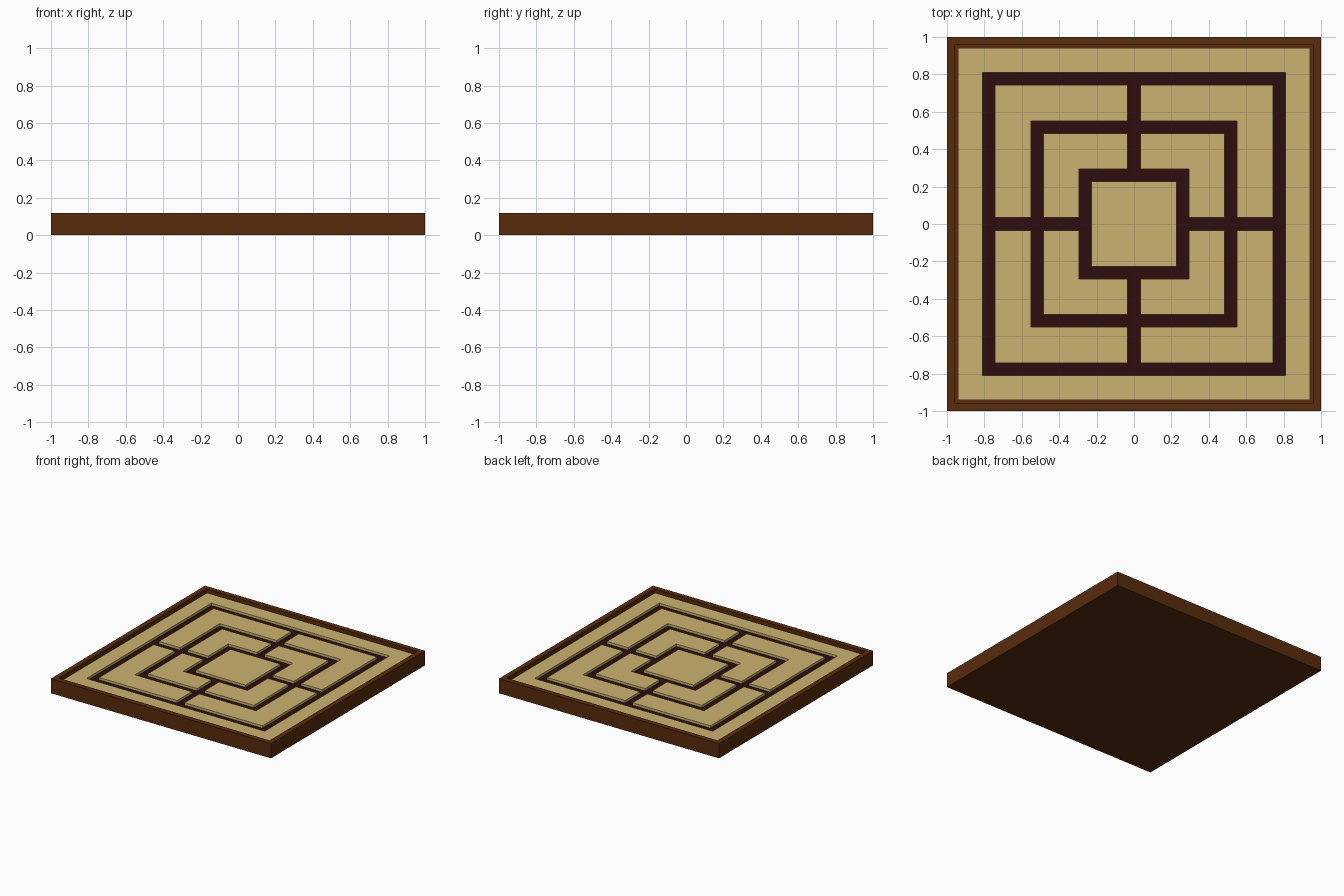
import bpy, bmesh
from mathutils import Vector

if "Cube" in bpy.data.objects:
    bpy.data.objects.remove(bpy.data.objects["Cube"])

INNER = 0.94                    # inside edge of the rim
TOP, PANEL, FLOOR = 0.12, 0.10, 0.08
RINGS = (0.776, 0.517, 0.26)    # centre lines of the three squares
HALF = 0.034                    # half width of a groove


def material(name, rgb):
    m = bpy.data.materials.new(name)
    m.diffuse_color = (*rgb, 1)
    m.use_nodes = True
    m.node_tree.nodes["Principled BSDF"].inputs["Base Color"].default_value = m.diffuse_color
    return m


def finish(bm, name, mat):
    bmesh.ops.recalc_face_normals(bm, faces=bm.faces)
    mesh = bpy.data.meshes.new(name)
    bm.to_mesh(mesh)
    bm.free()
    mesh.materials.append(mat)
    ob = bpy.data.objects.new(name, mesh)
    bpy.context.collection.objects.link(ob)
    return ob


def is_groove(x, y):
    r, s = max(abs(x), abs(y)), min(abs(x), abs(y))
    on_ring = any(abs(r - c) < HALF for c in RINGS)
    on_spoke = s < HALF and RINGS[2] < r < RINGS[0]
    return on_ring or on_spoke


rim_wood = material("rim_wood", (0.1, 0.025, 0.004))
light_wood = material("light_wood", (0.6, 0.45, 0.165))
dark_inlay = material("dark_inlay", (0.027, 0.004, 0.004))

# Tray: solid base with raised rim, top face inset and sunk
bm = bmesh.new()
bmesh.ops.create_cube(bm, size=1)
for v in bm.verts:
    v.co = Vector((v.co.x * 2, v.co.y * 2, (v.co.z + 0.5) * TOP))
bm.normal_update()
top = max(bm.faces, key=lambda f: f.calc_center_median().z)
bmesh.ops.inset_individual(bm, faces=[top], thickness=1 - INNER)
well = bmesh.ops.extrude_discrete_faces(bm, faces=[top])["faces"][0]
for v in well.verts:
    v.co.z = FLOOR - 0.02
finish(bm, "tray_with_rim", rim_wood)

# Dark layer seen at the bottom of the grooves
bm = bmesh.new()
bmesh.ops.create_cube(bm, size=1)
for v in bm.verts:
    v.co = Vector((v.co.x * 2 * INNER, v.co.y * 2 * INNER,
                   FLOOR - 0.01 + v.co.z * 0.02))
finish(bm, "groove_floor", dark_inlay)

# Playing panel: uneven grid, groove cells left out, rest given thickness
edges = [HALF, INNER] + [c + d for c in RINGS for d in (-HALF, HALF)]
cuts = sorted(edges + [-e for e in edges])
bm = bmesh.new()
for x0, x1 in zip(cuts, cuts[1:]):
    for y0, y1 in zip(cuts, cuts[1:]):
        if not is_groove((x0 + x1) / 2, (y0 + y1) / 2):
            bm.faces.new([bm.verts.new((x, y, FLOOR)) for x, y in
                          ((x0, y0), (x1, y0), (x1, y1), (x0, y1))])
bmesh.ops.remove_doubles(bm, verts=bm.verts, dist=1e-5)
raised = bmesh.ops.extrude_face_region(bm, geom=bm.faces[:])["geom"]
for v in raised:
    if isinstance(v, bmesh.types.BMVert):
        v.co.z = PANEL
finish(bm, "playing_panel", light_wood)
